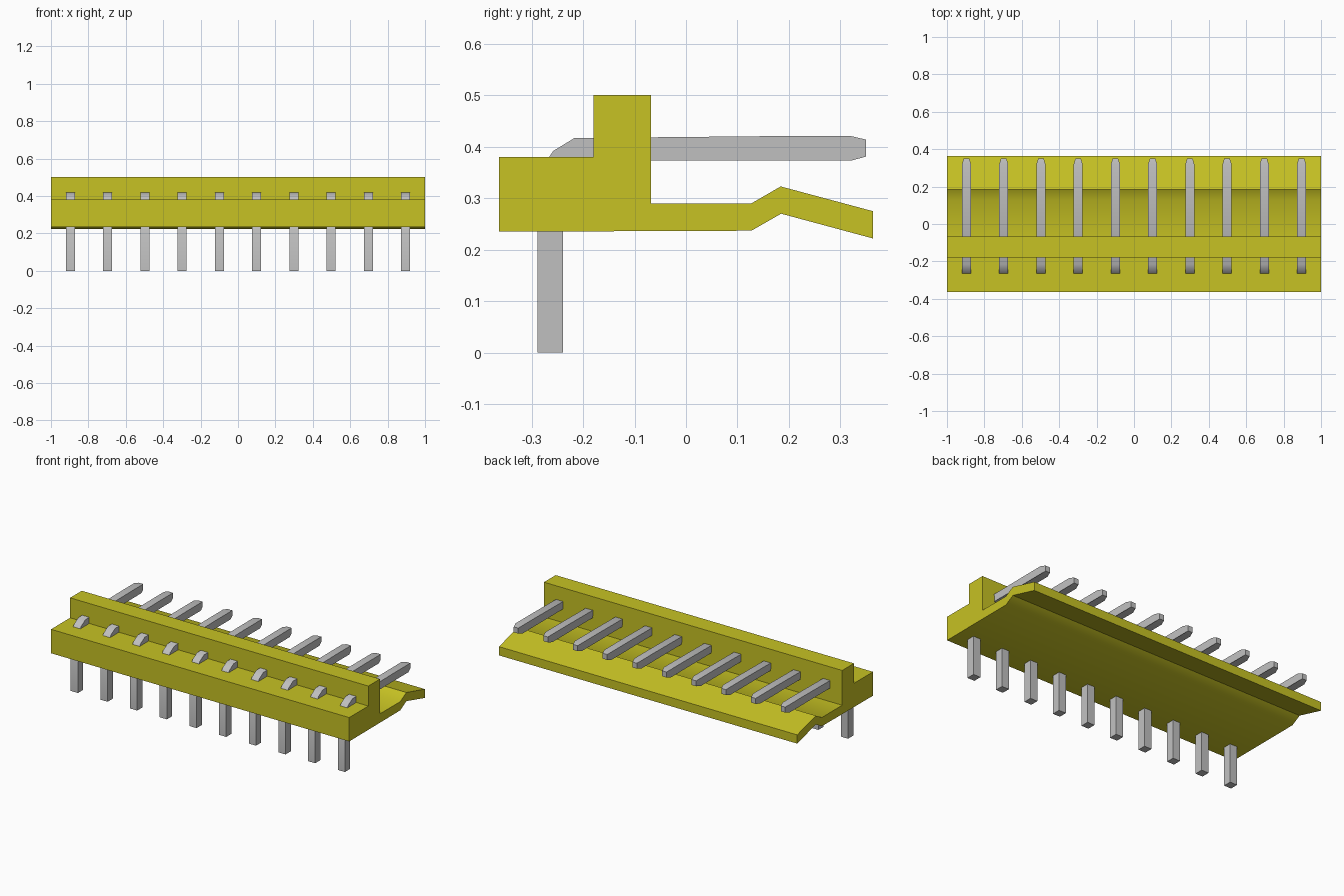
import bpy
import bmesh
import math

cube = bpy.data.objects.get("Cube")
if cube:
    bpy.data.objects.remove(cube, do_unlink=True)


def make_material(name, color):
    mat = bpy.data.materials.new(name)
    mat.use_nodes = True
    mat.diffuse_color = color
    mat.node_tree.nodes["Principled BSDF"].inputs["Base Color"].default_value = color
    return mat


yellow = make_material("yellow plastic", (0.57, 0.54, 0.017, 1))
metal = make_material("grey metal", (0.53, 0.53, 0.53, 1))


def extrude_profile(name, profile, width, mat, x=0.0, taper_y=None, taper=1.0):
    """Extrude a (y, z) profile along x; narrow the points beyond taper_y."""
    bm = bmesh.new()
    face = bm.faces.new([bm.verts.new((-width / 2, y, z)) for y, z in profile])
    new = bmesh.ops.extrude_face_region(bm, geom=[face])["geom"]
    bmesh.ops.translate(bm, vec=(width, 0, 0),
                        verts=[v for v in new if isinstance(v, bmesh.types.BMVert)])
    if taper_y is not None:
        for v in bm.verts:
            if v.co.y > taper_y:
                v.co.x *= taper
    bmesh.ops.recalc_face_normals(bm, faces=bm.faces)
    mesh = bpy.data.meshes.new(name)
    bm.to_mesh(mesh)
    bm.free()
    mesh.materials.append(mat)
    obj = bpy.data.objects.new(name, mesh)
    obj.location.x = x
    bpy.context.collection.objects.link(obj)
    # Smooth the gentle bends, keep the hard corners
    bpy.ops.object.select_all(action="DESELECT")
    obj.select_set(True)
    bpy.context.view_layer.objects.active = obj
    bpy.ops.object.shade_smooth_by_angle(angle=math.radians(35))
    return obj


# Housing: front ledge, upright wall and bent latch plate at the back
housing_profile = [
    (-0.363, 0.235), (0.127, 0.237), (0.185, 0.270), (0.363, 0.222),
    (0.363, 0.275), (0.184, 0.323), (0.127, 0.290), (-0.068, 0.290),
    (-0.068, 0.501), (-0.180, 0.501), (-0.180, 0.380), (-0.363, 0.380),
]
extrude_profile("housing", housing_profile, 2.0, yellow)

# Row of ten bent pins: leg down at the front, contact out to the back
pin_profile = [
    (-0.289, 0.0), (-0.239, 0.0), (-0.239, 0.345), (-0.205, 0.373),
    (0.320, 0.373), (0.350, 0.381), (0.350, 0.414), (0.320, 0.421),
    (0.190, 0.421), (-0.217, 0.417), (-0.258, 0.392), (-0.289, 0.345),
]
PINS = 10
PITCH = 0.199
for i in range(PINS):
    x = (i - (PINS - 1) / 2) * PITCH
    extrude_profile(f"pin_{i + 1}", pin_profile, 0.048, metal, x, 0.34, 0.62)
